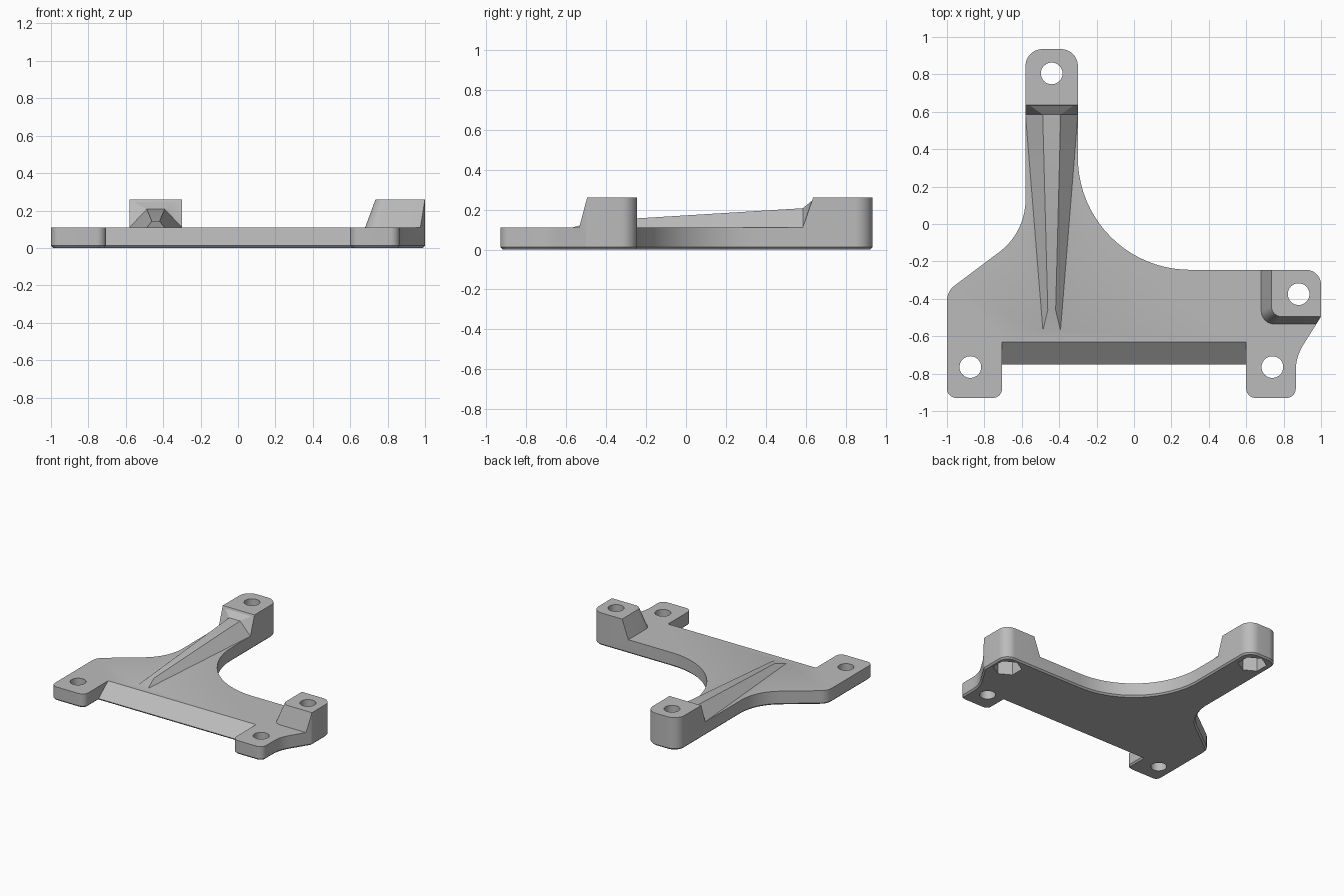
import bpy, bmesh, math
from mathutils import Vector

cube = bpy.data.objects.get("Cube")
if cube:
    bpy.data.objects.remove(cube)

PLATE, TOP = 0.11, 0.26      # plate thickness, tower height

grey = bpy.data.materials.new("light grey")
grey.use_nodes = True
GREY = (0.5, 0.5, 0.5, 1)
grey.diffuse_color = GREY
grey.node_tree.nodes["Principled BSDF"].inputs["Base Color"].default_value = GREY


def add_object(name, bm):
    bmesh.ops.recalc_face_normals(bm, faces=bm.faces)
    mesh = bpy.data.meshes.new(name)
    bm.to_mesh(mesh)
    bm.free()
    mesh.materials.append(grey)
    ob = bpy.data.objects.new(name, mesh)
    bpy.context.collection.objects.link(ob)
    return ob


def hull(name, points):
    bm = bmesh.new()
    for p in points:
        bm.verts.new(p)
    res = bmesh.ops.convex_hull(bm, input=bm.verts)
    loose = {v for v in res["geom_interior"] if isinstance(v, bmesh.types.BMVert)}
    bmesh.ops.delete(bm, geom=list(loose), context="VERTS")
    bmesh.ops.dissolve_limit(bm, angle_limit=0.002, verts=bm.verts, edges=bm.edges)
    return add_object(name, bm)


def box(name, x, y, z):
    return hull(name, [(a, b, c) for a in x for b in y for c in z])


def cylinder(name, x, y, z0, z1, radius, sides, turn=0):
    rim = [(x + radius * math.cos(turn + math.tau * i / sides),
            y + radius * math.sin(turn + math.tau * i / sides)) for i in range(sides)]
    return hull(name, [(a, b, z) for a, b in rim for z in (z0, z1)])


def combine(target, tool, operation):
    mod = target.modifiers.new(operation, "BOOLEAN")
    mod.operation, mod.object, mod.solver = operation, tool, "EXACT"
    bpy.context.view_layer.objects.active = target
    bpy.ops.object.modifier_apply(modifier=mod.name)
    bpy.data.objects.remove(tool)


def rounded(corners):
    """Closed outline with a fillet radius at each corner."""
    out = []
    for i, (x, y, r) in enumerate(corners):
        p = Vector((x, y))
        a = (Vector(corners[i - 1][:2]) - p).normalized()
        b = (Vector(corners[(i + 1) % len(corners)][:2]) - p).normalized()
        if r == 0:
            out.append(p)
            continue
        half = a.angle(b) / 2
        centre = p + (a + b).normalized() * (r / math.sin(half))
        start = p + a * (r / math.tan(half)) - centre
        end = p + b * (r / math.tan(half)) - centre
        sweep = math.pi - 2 * half
        steps = max(4, int(sweep * 8 * (1 + r)))
        for k in range(steps + 1):
            t = k / steps
            out.append(centre + (start * math.sin((1 - t) * sweep)
                                 + end * math.sin(t * sweep)) / math.sin(sweep))
    return out


# Bracket outline, extruded to tower height with a chamfered underside
outline = rounded([
    (-1, -0.93, 0.05), (-0.705, -0.93, 0.05), (-0.705, -0.75, 0), (0.6, -0.75, 0),
    (0.6, -0.93, 0.05), (0.865, -0.93, 0.05), (0.865, -0.71, 0.25), (1, -0.495, 0.03),
    (1, -0.245, 0.08), (-0.3, -0.245, 0.6), (-0.3, 0.935, 0.09), (-0.58, 0.935, 0.09),
    (-0.58, -0.045, 0.35), (-1, -0.36, 0.1)])
bm = bmesh.new()
base = bm.faces.new([bm.verts.new((p.x, p.y, 0)) for p in outline])
grown = bmesh.ops.extrude_face_region(bm, geom=[base], use_keep_orig=True)
bmesh.ops.translate(bm, vec=(0, 0, TOP),
                    verts=[v for v in grown["geom"] if isinstance(v, bmesh.types.BMVert)])
bmesh.ops.recalc_face_normals(bm, faces=bm.faces)
bmesh.ops.bevel(bm, geom=[e for e in bm.edges if all(v.co.z == 0 for v in e.verts)],
                offset=0.012, segments=1, affect="EDGES")
bracket = add_object("mounting_bracket", bm)

# Height envelope: slab, corner tower, arm tower, rib and rib gusset
envelope = box("envelope", (-1.2, 1.2), (-1.2, 1.2), (-0.1, PLATE))


def corner_level(x, y, r, z):
    arc = [math.pi + math.pi / 2 * k / 8 for k in range(9)]
    pts = [(x + r + r * math.cos(a), y + r + r * math.sin(a), z) for a in arc]
    return pts + [(x, 0, z), (1.1, 0, z), (1.1, y, z)]


corner_tower = hull("corner_tower", corner_level(0.75, -0.485, 0.05, 0.3 - 0.04)
                    + corner_level(0.75, -0.485, 0.05, 0.3)
                    + corner_level(0.68, -0.535, 0.07, PLATE)
                    + corner_level(0.68, -0.535, 0.07, 0.05))
arm_tower = hull("arm_tower", [(x, y, z) for x in (-0.8, -0.1) for y, z in (
    (0.585, 0.05), (0.585, PLATE), (0.65, TOP), (0.65, 0.3), (1.1, 0.05), (1.1, 0.3))])


def rib_section(y, half, z):
    return [(-0.44 + s * half, y, z) for s in (-1, 1)]


rib = hull("rib", rib_section(-0.57, 0.047, 0.05) + rib_section(-0.57, 0.047, PLATE)
           + rib_section(-0.46, 0.021, 0.143) + rib_section(0.585, 0.048, 0.207)
           + rib_section(0.585, 0.14, PLATE) + rib_section(0.585, 0.14, 0.05)
           + rib_section(0.61, 0.048, 0.207) + rib_section(0.61, 0.14, 0.05))
gusset = hull("gusset", rib_section(0.585, 0.14, PLATE) + rib_section(0.585, 0.14, 0.05)
              + rib_section(0.585, 0.048, 0.207) + rib_section(0.65, 0.14, TOP)
              + rib_section(0.7, 0.14, TOP) + rib_section(0.7, 0.14, 0.05))
for part in (corner_tower, arm_tower, rib, gusset):
    combine(envelope, part, "UNION")
combine(bracket, envelope, "INTERSECT")

# Sloped front edge between the two tabs
combine(bracket, hull("front_slope", [(x, y, z) for x in (-0.705, 0.6) for y, z in (
    (-0.63, PLATE), (-0.75, 0.014), (-0.8, 0.014), (-0.8, 0.2), (-0.63, 0.2))]), "DIFFERENCE")

# Screw holes, with hexagonal nut pockets under the towers
for x, y, tall in ((-0.875, -0.765, False), (0.74, -0.765, False),
                   (0.88, -0.375, True), (-0.44, 0.805, True)):
    combine(bracket, cylinder("hole", x, y, -0.1, 0.4, 0.058, 32), "DIFFERENCE")
    if tall:
        combine(bracket, cylinder("nut_pocket", x, y, -0.1, 0.11, 0.105, 6, math.pi / 6),
                "DIFFERENCE")

bpy.ops.object.select_all(action="DESELECT")
bracket.select_set(True)
bpy.context.view_layer.objects.active = bracket
bpy.ops.object.shade_smooth_by_angle(angle=math.radians(25))
